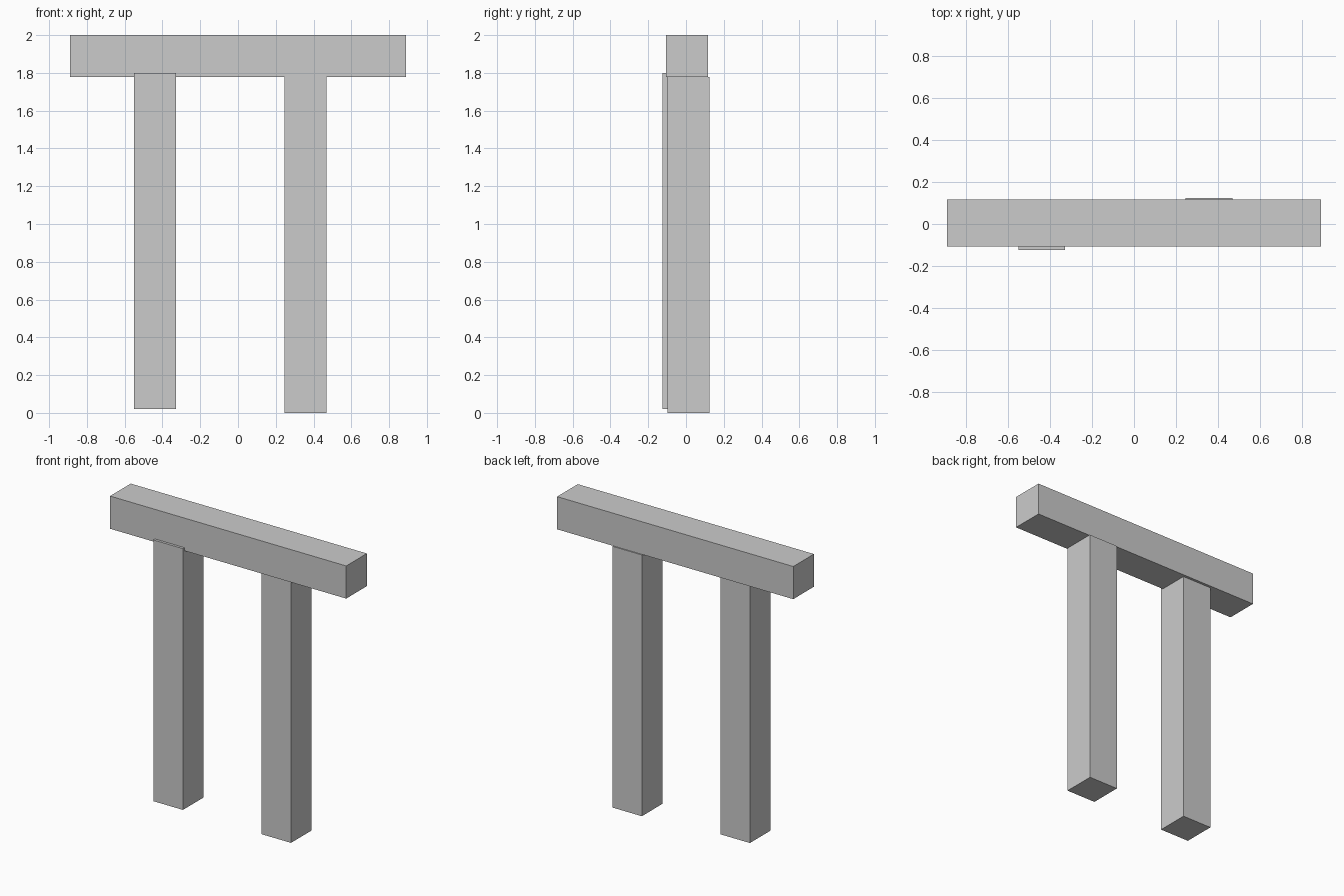
import bpy

if "Cube" in bpy.data.objects:
    bpy.data.objects.remove(bpy.data.objects["Cube"])

U = 2 / 9          # square section of every post
L = 8 * U          # length of every post


def post(name, center, size):
    bpy.ops.mesh.primitive_cube_add(size=1, location=center)
    ob = bpy.context.object
    ob.name = name
    ob.scale = size
    bpy.ops.object.transform_apply(location=False, rotation=False, scale=True)
    return ob


# Horizontal beam across the top
post("top_beam", (0, 0.005, 2 - U / 2), (L, U, U))

# Two uprights, slightly offset from each other
post("left_post", (-0.439, -0.0125, 0.021 + L / 2), (U, U, L))
post("right_post", (0.357, 0.0125, L / 2), (U, U, L))
